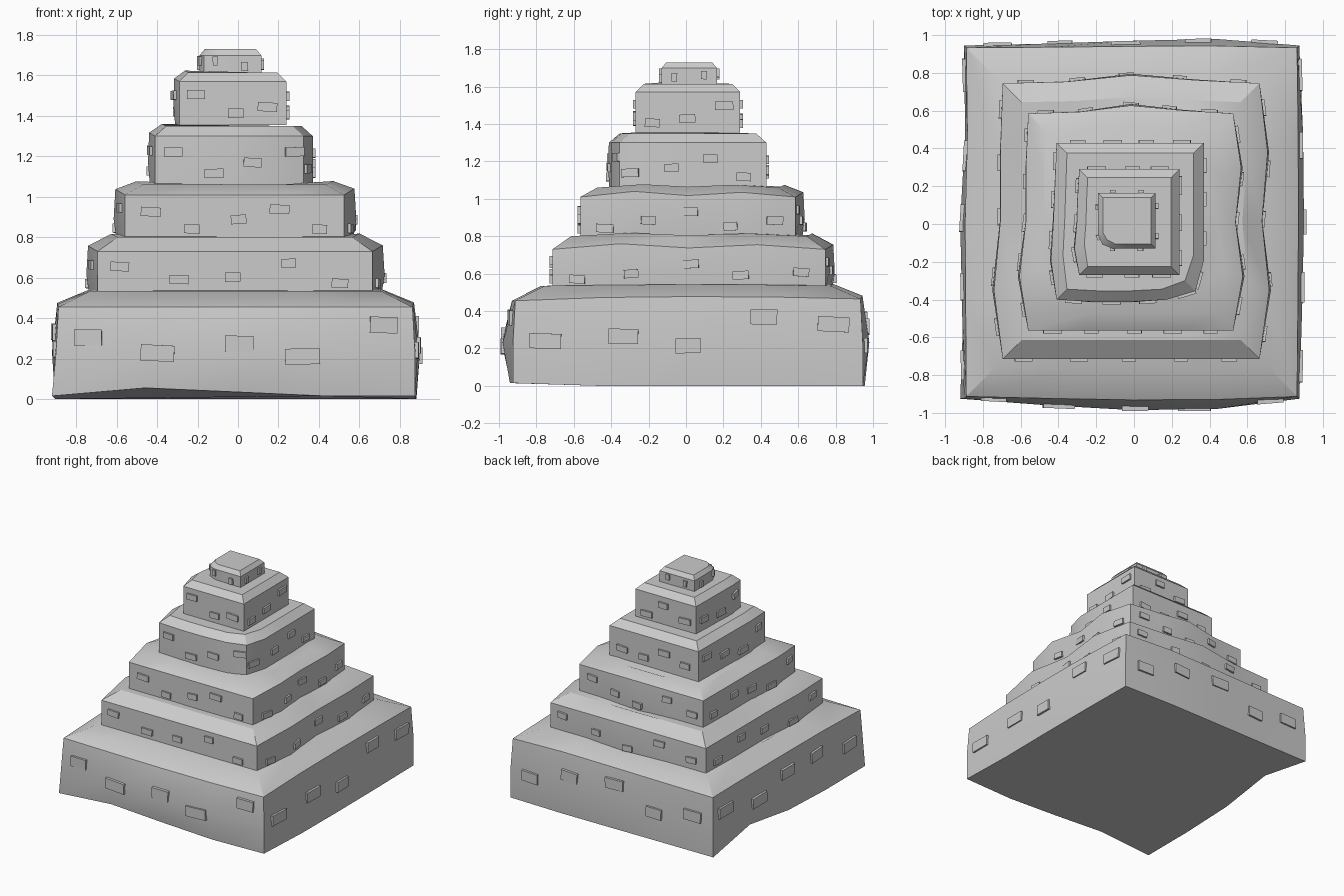
import bpy, bmesh, math, random
from mathutils import Vector, Matrix
from mathutils.bvhtree import BVHTree

if "Cube" in bpy.data.objects:
    bpy.data.objects.remove(bpy.data.objects["Cube"])

random.seed(4)
SIDES = ("front", "right", "back", "left")
NORMALS = [Vector((0, -1, 0)), Vector((1, 0, 0)), Vector((0, 1, 0)), Vector((-1, 0, 0))]


def finish(bm, name):
    mesh = bpy.data.meshes.new(name)
    bm.to_mesh(mesh)
    bm.free()
    ob = bpy.data.objects.new(name, mesh)
    bpy.context.collection.objects.link(ob)
    return ob


def ring(box, bulge, k, inset, rise):
    """Rectangle with four segments per side, inner points pushed out and up by the bulge."""
    x0, x1, y0, y1 = box
    x0, x1, y0, y1 = x0 + inset, x1 - inset, y0 + inset, y1 - inset
    corners = [Vector(c) for c in ((x0, y0, 0), (x1, y0, 0), (x1, y1, 0), (x0, y1, 0))]
    pts = []
    for s, side in enumerate(SIDES):
        a, b = corners[s], corners[(s + 1) % 4]
        pts.append(a.copy())
        for i, d in enumerate(bulge.get(side, (0, 0, 0))):
            up = 0 if side == "front" else max(0, d) * rise
            pts.append(a.lerp(b, (i + 1) / 4) + NORMALS[s] * d * k + Vector((0, 0, up)))
    return pts


def tier(name, box, zs, inset, bulge, worn=None, base=False):
    """Worn stone block: bottom, belly, rim and sloped top; worn = (corner index, cut)."""
    z0, z1, z2 = zs
    ks = (.3, 1, .3, .3) if base else (.7, 1, .85, .6)
    insets = (0, 0, .012 if base else 0, inset)
    bm = bmesh.new()
    rows = []
    for j, z in enumerate((z0, (z0 + z1) / 2, z1, z2)):
        pts = ring(box, bulge, ks[j], insets[j], (0, 0, .5, .3)[j])
        if worn:
            c = worn[0] * 4
            pts[c] -= (NORMALS[worn[0]] + NORMALS[worn[0] - 1]) * worn[1]
        row = []
        for p in pts:
            p.z += z
            if base and j == 0 and p.y < -.5:     # the underside lifts along the front
                p.z += .015
            row.append(bm.verts.new(p))
        rows.append(row)
    if base:                                      # chipped lower edge
        for i, up in ((1, .04), (2, .02), (13, .08), (14, .02)):
            rows[0][i].co.z += up
        rows[0][0].co.x -= .02
        for i in range(5):                        # front rim sits slightly lower
            rows[2][i].co.z -= .01
    for lo, hi in zip(rows, rows[1:]):
        for i in range(16):
            n = (i + 1) % 16
            bm.faces.new((lo[i], lo[n], hi[n], hi[i]))
    bm.faces.new(rows[-1])
    bm.faces.new(rows[0][::-1])
    bmesh.ops.recalc_face_normals(bm, faces=bm.faces)
    tree = BVHTree.FromBMesh(bm)
    ob = finish(bm, name)
    bpy.ops.object.select_all(action='DESELECT')
    ob.select_set(True)
    bpy.context.view_layer.objects.active = ob
    bpy.ops.object.shade_smooth_by_angle(angle=math.radians(30))
    return tree


def add_bricks(name, tree, box, zs, count, w, h, wide=False):
    """Small boxes spread along every side, set in where a ray from outside meets the tier."""
    bm = bmesh.new()
    for s, n in enumerate(NORMALS):
        lo, hi = (box[0], box[1]) if n.y else (box[2], box[3])
        along = Vector((abs(n.y), abs(n.x), 0))
        for i in range(count):
            u = lo + (hi - lo) * (i + .5 + random.uniform(-.1, .1)) / count
            f = (.7, .5, .62, .5, .75)[(i + s) % 5] if wide else (.65, .25, .4)[(i + s) % 3]
            z = zs[0] + (zs[1] - zs[0]) * (f + random.uniform(-.06, .06))
            hit, nor, _, _ = tree.ray_cast(n * 2 + along * u + Vector((0, 0, z)), -n)
            if hit is None:
                continue
            yaw = math.atan2(nor.y, nor.x) + math.pi / 2
            bmesh.ops.create_cube(bm, size=1, matrix=(
                Matrix.Translation(hit) @ Matrix.Rotation(yaw, 4, 'Z')
                @ Matrix.Rotation(random.uniform(-.06, .06), 4, 'Y')
                @ Matrix.Diagonal((w * random.uniform(.8, 1.1), .028, h, 1))))
    finish(bm, name)


# wear patterns: how far each side swells at its three inner points
BASE = {"front": (.035, .06, .055), "right": (.015, .025, .02), "back": (.035, .025, .01), "left": (-.02, .02, .01)}
WAVY = {"right": (.06, .015, .05), "back": (.02, .05, .01), "left": (.015, .015, .055)}
SOFT = {"left": (.01, .02, .035), "front": (.015, .015, 0)}
CHIP = {"left": (.01, .015, .03)}

# tiers: name, outline, heights (bottom, rim, top), slope inset, wear, worn corner
TIERS = [
    ("tier_1_base", (-.90, .875, -.925, .945), (0, .465, .535), .17, BASE, None),
    ("tier_2", (-.695, .665, -.715, .745), (.50, .73, .80), .10, WAVY, None),
    ("tier_3", (-.56, .525, -.565, .585), (.77, 1.01, 1.06), .09, WAVY, None),
    ("tier_4", (-.41, .37, -.40, .43), (1.04, 1.30, 1.35), .055, SOFT, (1, .045)),
    ("tier_5", (-.29, .24, -.27, .29), (1.355, 1.57, 1.615), .045, CHIP, None),
    ("tier_6_cap", (-.19, .115, -.13, .165), (1.60, 1.70, 1.73), .025, {}, (0, .022)),
]
BRICK_COUNTS = (5, 5, 5, 4, 3, 2)

for t, count in zip(TIERS, BRICK_COUNTS):
    name, box, zs = t[:3]
    base = name == "tier_1_base"
    tree = tier(*t, base=base)
    w, h = (.16, .08) if base else (.09, .045)
    if name == "tier_6_cap":
        w = .03
    # bricks keep clear of the joint with the tier below
    low = zs[0] if base or name == "tier_5" else zs[0] + .03
    add_bricks(name + "_bricks", tree, box, (low, zs[1]), count, w, h, base)
